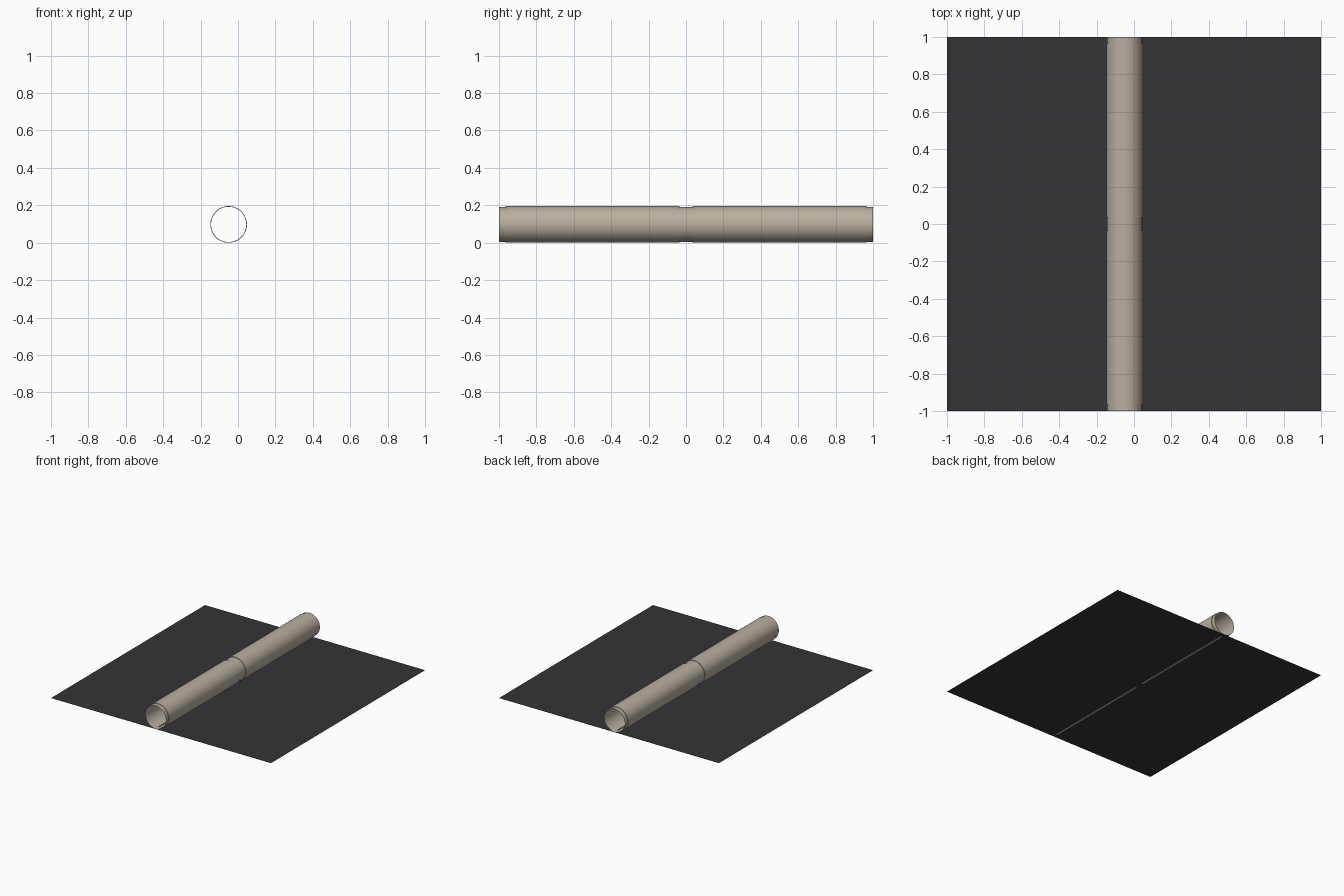
import bpy, bmesh, math

if "Cube" in bpy.data.objects:
    bpy.data.objects.remove(bpy.data.objects["Cube"])

CX, R, GROOVE, SEGS = -0.05, 0.0978, 0.0942, 64
PLANE_Z = 0.0004


def material(name, color):
    m = bpy.data.materials.new(name)
    m.diffuse_color = (*color, 1)
    m.use_nodes = True
    m.node_tree.nodes["Principled BSDF"].inputs["Base Color"].default_value = m.diffuse_color
    return m


def finish(name, bm, mat):
    mesh = bpy.data.meshes.new(name)
    bm.to_mesh(mesh)
    bm.free()
    mesh.materials.append(mat)
    obj = bpy.data.objects.new(name, mesh)
    bpy.context.collection.objects.link(obj)
    return obj


def pipe_segment(name, y0, y1, mat):
    # Open thin tube whose two ends step down to a narrower rim
    lip = 0.035
    profile = [(y0, GROOVE), (y0 + lip, GROOVE), (y0 + lip, R),
               (y1 - lip, R), (y1 - lip, GROOVE), (y1, GROOVE)]
    bm = bmesh.new()
    rings = []
    for y, r in profile:
        rings.append([bm.verts.new((CX + r * math.sin(2 * math.pi * i / SEGS), y,
                                    R - r * math.cos(2 * math.pi * i / SEGS)))
                      for i in range(SEGS)])
    for a, b in zip(rings, rings[1:]):
        for i in range(SEGS):
            j = (i + 1) % SEGS
            bm.faces.new((a[i], a[j], b[j], b[i]))
    bmesh.ops.recalc_face_normals(bm, faces=bm.faces)
    obj = finish(name, bm, mat)
    bpy.ops.object.select_all(action='DESELECT')
    obj.select_set(True)
    bpy.context.view_layer.objects.active = obj
    bpy.ops.object.shade_smooth_by_angle(angle=math.radians(30))
    return obj


# Flat square base
bm = bmesh.new()
bmesh.ops.create_grid(bm, x_segments=1, y_segments=1, size=1)
base = finish("base_sheet", bm, material("dark_grey", (0.035, 0.035, 0.04)))
base.location.z = PLANE_Z

# Two pipe lengths joined end to end
stone = material("pipe_beige", (0.48, 0.43, 0.35))
pipe_segment("front_pipe", -1, 0, stone)
pipe_segment("back_pipe", 0, 1, stone)
